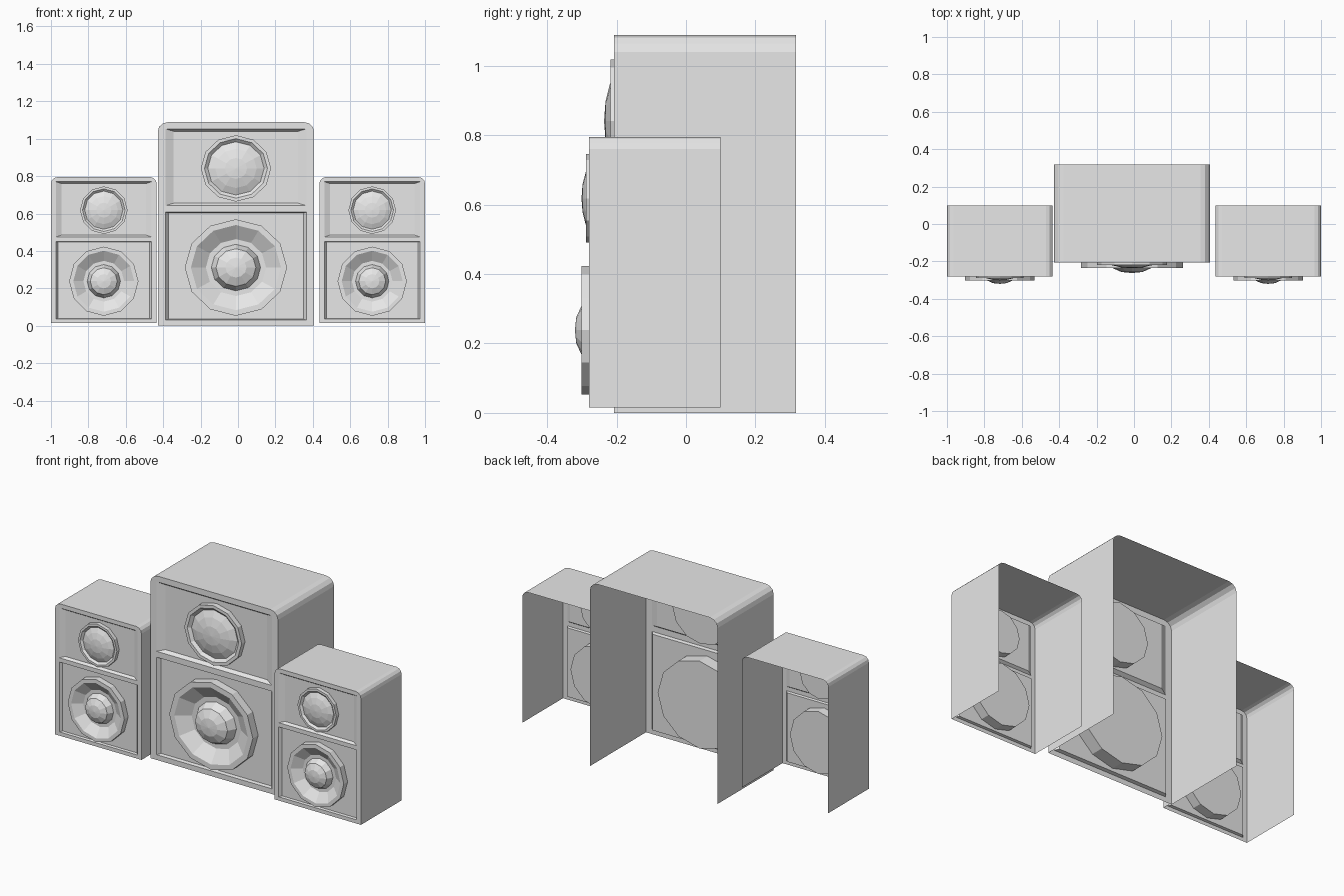
import bpy, bmesh, math
from mathutils import Vector

cube = bpy.data.objects.get("Cube")
if cube:
    bpy.data.objects.remove(cube, do_unlink=True)

grey = bpy.data.materials.new("light_grey")
grey.use_nodes = True
grey.diffuse_color = (0.8, 0.8, 0.8, 1)
grey.node_tree.nodes["Principled BSDF"].inputs["Base Color"].default_value = (0.8, 0.8, 0.8, 1)

# Cabinet dimensions, with the front plane at y = 0 and the floor at z = 0
HALF_W, HEIGHT, DEPTH, CORNER = 0.2825, 0.78, 0.38, 0.035
PANEL_X, RECESS = 0.255, 0.015
LOWER, UPPER = (0.022, 0.435), (0.46, 0.755)

# Driver profiles: (radius, y) from the back cap round to the dome tip
WOOFER = [(0, 0.07), (0.185, 0.07), (0.185, -0.021), (0.163, -0.021), (0.094, 0.025),
          (0.072, -0.02), (0.038, -0.036), (0, -0.04)]
TWEETER = [(0, 0.06), (0.127, 0.06), (0.127, -0.008), (0.114, -0.008), (0.102, 0.003),
           (0.075, -0.009), (0.04, -0.018), (0, -0.021)]


def finish(bm, name, loc, scale):
    mesh = bpy.data.meshes.new(name)
    bm.to_mesh(mesh)
    bm.free()
    mesh.materials.append(grey)
    obj = bpy.data.objects.new(name, mesh)
    obj.location, obj.scale = loc, scale
    bpy.context.collection.objects.link(obj)


def cabinet(name, loc, scale):
    bm = bmesh.new()

    def face(pts):
        return bm.faces.new([bm.verts.new(p) for p in pts])

    def flat(pts):
        face([(x, 0, z) for x, z in pts])

    def rect(x0, x1, z0, z1, y=0.0):
        return [(x0, y, z0), (x1, y, z0), (x1, y, z1), (x0, y, z1)]

    # Rounded arch outline from the right foot over the top to the left foot
    zc, xc = HEIGHT - CORNER, HALF_W - CORNER
    arc = [(xc + CORNER * math.cos(i * math.pi / 6), zc + CORNER * math.sin(i * math.pi / 6))
           for i in range(4)]
    arch = arc + [(-x, z) for x, z in reversed(arc)]
    outline = [(HALF_W, 0)] + arch + [(-HALF_W, 0)]

    # Sides and top, open at the back and underneath
    for (x0, z0), (x1, z1) in zip(outline, outline[1:]):
        face([(x0, 0, z0), (x1, 0, z1), (x1, DEPTH, z1), (x0, DEPTH, z0)])

    # Front frame around the two panels
    for s in (-1, 1):
        face(rect(s * PANEL_X, s * HALF_W, 0, zc))
    face(rect(-PANEL_X, PANEL_X, 0, LOWER[0]))
    face(rect(-PANEL_X, PANEL_X, LOWER[1], UPPER[0]))
    flat(arch + [(-PANEL_X, zc), (-PANEL_X, UPPER[1]), (PANEL_X, UPPER[1]), (PANEL_X, zc)])

    # Recessed panels with sloped edges
    for (z0, z1), dx, dz in ((LOWER, 0.011, 0.003), (UPPER, 0.03, 0.01)):
        outer = rect(-PANEL_X, PANEL_X, z0, z1)
        inner = rect(-PANEL_X + dx, PANEL_X - dx, z0 + dz, z1 - dz, RECESS)
        face(inner)
        for i in range(4):
            j = (i + 1) % 4
            face([outer[i], outer[j], inner[j], inner[i]])

    # Turn the faces outward
    bm.normal_update()
    middle = Vector((0, DEPTH / 2, HEIGHT / 2))
    for f in bm.faces:
        n = f.normal
        inward = n.y > 0 if abs(n.y) > 0.05 else n.dot(f.calc_center_median() - middle) < 0
        if inward:
            f.normal_flip()
    bmesh.ops.remove_doubles(bm, verts=bm.verts, dist=1e-5)
    finish(bm, name, loc, scale)


def driver(name, profile, height, loc, scale):
    # Twelve-sided lathe around the y axis
    bm = bmesh.new()
    verts = [bm.verts.new((r, y, 0)) for r, y in profile]
    edges = [bm.edges.new(pair) for pair in zip(verts, verts[1:])]
    bmesh.ops.spin(bm, geom=verts + edges, cent=(0, 0, 0), axis=(0, 1, 0),
                   angle=math.tau, steps=12)
    bmesh.ops.remove_doubles(bm, verts=bm.verts, dist=1e-4)
    bmesh.ops.recalc_face_normals(bm, faces=bm.faces)
    finish(bm, name, (loc[0], loc[1], loc[2] + height * scale[2]), scale)


# Two small speakers flanking a larger one
for side, loc, scale in (("right", (-0.7175, -0.28, 0.015), (1, 1, 1)),
                         ("left", (0.7175, -0.28, 0.015), (1, 1, 1)),
                         ("centre", (-0.011, -0.207, 0), (1.478, 1.38, 1.395))):
    cabinet(side + "_cabinet", loc, scale)
    driver(side + "_woofer", WOOFER, 0.223, loc, scale)
    driver(side + "_tweeter", TWEETER, 0.603, loc, scale)
